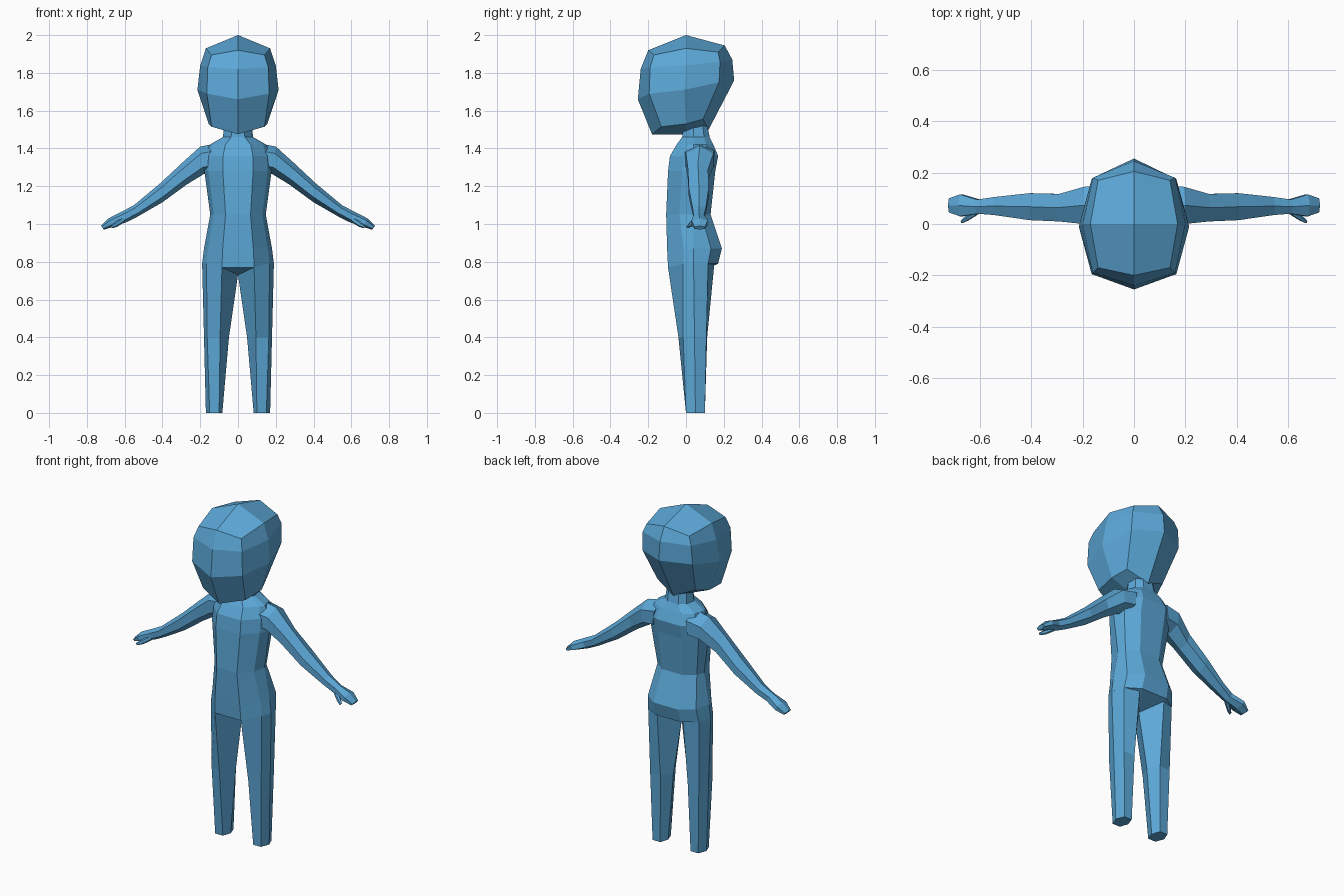
import bpy, bmesh

if "Cube" in bpy.data.objects:
    bpy.data.objects.remove(bpy.data.objects["Cube"])

skin = bpy.data.materials.new("sky_blue")
skin.diffuse_color = (0.107, 0.392, 0.686, 1)
skin.use_nodes = True
skin.node_tree.nodes["Principled BSDF"].inputs["Base Color"].default_value = skin.diffuse_color


def loft(name, rings, start=None, end=None, mirror=False):
    """Skin closed rings; start/end is None (open), 'flat' or an apex point."""
    bm = bmesh.new()
    rows = [[bm.verts.new(p) for p in r] for r in rings]
    n = len(rows[0])
    for a, b in zip(rows, rows[1:]):
        for i in range(n):
            j = (i + 1) % n
            bm.faces.new((a[i], a[j], b[j], b[i]))
    for row, cap in ((rows[0], start), (rows[-1], end)):
        if cap == 'flat':
            bm.faces.new(row)
        elif cap:
            tip = bm.verts.new(cap)
            for i in range(n):
                bm.faces.new((row[i], row[(i + 1) % n], tip))
    bmesh.ops.recalc_face_normals(bm, faces=bm.faces)
    me = bpy.data.meshes.new(name)
    bm.to_mesh(me)
    bm.free()
    me.materials.append(skin)
    ob = bpy.data.objects.new(name, me)
    bpy.context.collection.objects.link(ob)
    if mirror:
        ob.modifiers.new("mirror", 'MIRROR').use_clip = False
    return ob


def full(half):
    """Complete a front-to-back half ring with its mirrored side."""
    return half + [(-x, y, z) for x, y, z in half[-2:0:-1]]


# Head: rows run from the chin to the crown, front centre to back centre
head_rows = [
    [(0, -.18, 1.475), (.14, -.13, 1.515), (.155, 0, 1.53), (.125, .09, 1.555), (0, .12, 1.50)],
    [(0, -.255, 1.66), (.165, -.195, 1.69), (.215, -.01, 1.71), (.165, .175, 1.75), (0, .255, 1.76)],
    [(0, -.24, 1.82), (.16, -.19, 1.83), (.20, 0, 1.84), (.16, .18, 1.86), (0, .245, 1.87)],
    [(0, -.20, 1.92), (.14, -.17, 1.895), (.17, 0, 1.93), (.14, .17, 1.91), (0, .205, 1.945)],
]


def grid_cap(ob, first, z):
    """Close an eight-sided ring with four quads meeting at a centre vertex."""
    bm = bmesh.new()
    bm.from_mesh(ob.data)
    bm.verts.ensure_lookup_table()
    ring = [bm.verts[first + i] for i in range(8)]
    mid = bm.verts.new((0, 0, z))
    for i in (0, 2, 4, 6):
        bm.faces.new((ring[i], ring[i + 1], ring[(i + 2) % 8], mid))
    bmesh.ops.recalc_face_normals(bm, faces=bm.faces)
    bm.to_mesh(ob.data)
    bm.free()


head = loft("head", [full(r) for r in head_rows])
grid_cap(head, 0, 1.475)
grid_cap(head, 24, 2.0)


# Torso and neck: height, half width, front y, back y
def torso_ring(z, w, f, b):
    zf = z - .02 if z < .8 else z
    return full([(0, f, zf), (.45 * w, f, zf), (.88 * w, f + .3 * (b - f), z), (w, .04, z),
                 (.88 * w, b - .2 * (b - f), z), (.45 * w, b, z), (0, b, z)])


torso_rows = [(.79, .19, -.095, .17), (.87, .18, -.10, .19), (1.05, .147, -.105, .13),
              (1.28, .178, -.095, .155), (1.36, .175, -.085, .17), (1.42, .15, -.05, .145),
              (1.46, .08, -.02, .125), (1.54, .07, -.015, .11)]
loft("torso", [torso_ring(*r) for r in torso_rows], start=(0, .04, .73), end='flat')

# Legs: six-sided, outer point first
loft("leg", [
    [(.17, .05, 0), (.15, 0, 0), (.10, 0, 0), (.083, .05, 0), (.10, .10, 0), (.15, .10, 0)],
    [(.18, .045, .40), (.163, -.015, .40), (.095, -.04, .40), (.048, .05, .40),
     (.09, .112, .40), (.16, .108, .40)],
    [(.19, .04, .79), (.167, -.016, .79), (.085, -.095, .77), (0, .04, .73),
     (.085, .15, .79), (.167, .117, .79)],
], start='flat', mirror=True)


# Arms and hands: upper point x z, lower point x z, front y, back y
def arm_ring(tx, tz, bx, bz, f, b):
    def at(t, y):
        return (tx + (bx - tx) * t, y, tz + (bz - tz) * t)
    m = (f + b) / 2
    return [at(0, m), at(.25, f), at(.75, f), at(1, m), at(.75, b), at(.25, b)]


arm_rows = [(.10, 1.43, .12, 1.27, -.01, .15), (.20, 1.41, .18, 1.265, 0, .145),
            (.30, 1.32, .27, 1.21, .01, .117), (.41, 1.217, .40, 1.115, .015, .12),
            (.55, 1.10, .53, 1.04, .035, .105), (.62, 1.063, .59, 1.01, .04, .095),
            (.685, 1.03, .66, .985, .03, .115), (.725, .99, .71, .97, .045, .10)]
loft("arm", [arm_ring(*r) for r in arm_rows], start='flat', end='flat', mirror=True)

# Thumbs
thumb_rows = [(.61, 1.04, .60, 1.01, .04, .07), (.65, 1.01, .64, .985, .015, .04),
              (.675, .99, .665, .978, .003, .015)]
loft("thumb", [arm_ring(*r) for r in thumb_rows], start='flat', end='flat', mirror=True)
